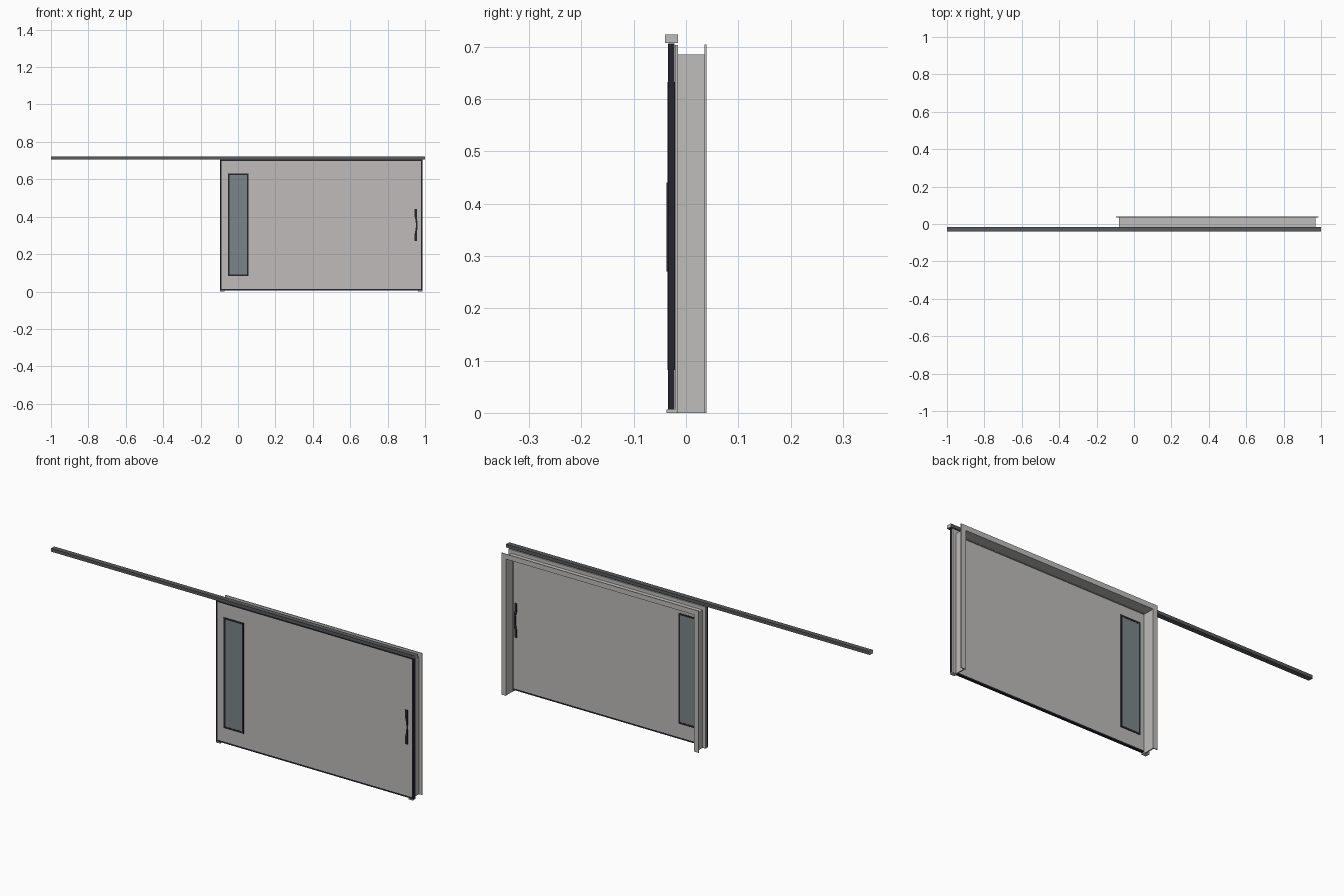
import bpy
import bmesh
from mathutils import Vector

cube = bpy.data.objects.get("Cube")
if cube:
    bpy.data.objects.remove(cube)


def material(name, r, g, b):
    m = bpy.data.materials.new(name)
    m.use_nodes = True
    m.diffuse_color = (r, g, b, 1)
    bsdf = next(n for n in m.node_tree.nodes if n.type == 'BSDF_PRINCIPLED')
    bsdf.inputs["Base Color"].default_value = (r, g, b, 1)
    return m


panel_grey = material("panel grey", 0.52, 0.5, 0.49)
frame_grey = material("frame grey", 0.52, 0.51, 0.5)
rail_grey = material("rail dark grey", 0.1, 0.105, 0.11)
seal_black = material("seal black", 0.018, 0.018, 0.027)
glass_blue = material("glass blue grey", 0.2, 0.235, 0.25)


def add_boxes(name, boxes, mat):
    """One object from boxes given as (x0, x1, y0, y1, z0, z1)."""
    bm = bmesh.new()
    for x0, x1, y0, y1, z0, z1 in boxes:
        lo, hi = Vector((x0, y0, z0)), Vector((x1, y1, z1))
        verts = bmesh.ops.create_cube(bm, size=1)["verts"]
        for v in verts:
            v.co = (lo + hi) / 2 + v.co * (hi - lo)
    return finish(name, bm, mat)


def finish(name, bm, mat):
    me = bpy.data.meshes.new(name)
    bm.to_mesh(me)
    bm.free()
    me.materials.append(mat)
    ob = bpy.data.objects.new(name, me)
    bpy.context.collection.objects.link(ob)
    return ob


def border(x0, x1, z0, z1, w, y0, y1, sill=True):
    """Boxes of a rectangular surround, with or without a bottom bar."""
    bars = [(x0, x0 + w, y0, y1, z0, z1), (x1 - w, x1, y0, y1, z0, z1),
            (x0 + w, x1 - w, y0, y1, z1 - w, z1)]
    if sill:
        bars.append((x0 + w, x1 - w, y0, y1, z0, z0 + w))
    return bars


LEFT, RIGHT = -0.097, 0.987
FRONT, BACK = -0.034, -0.022

# Overhead sliding rail with end caps
add_boxes("rail", [(-0.998, 0.998, -0.04, -0.015, 0.707, 0.723)], rail_grey)
add_boxes("rail_end_caps", [(s - 0.001, s + 0.001, -0.04, -0.015, 0.707, 0.723)
                            for s in (-0.999, 0.999)], frame_grey)

# Sliding leaf with a dark edge seal
add_boxes("door_panel", [(LEFT + 0.008, RIGHT - 0.008, FRONT, BACK, 0.014, 0.698)], panel_grey)
add_boxes("door_edge_seal", border(LEFT, RIGHT, 0.006, 0.706, 0.008, FRONT, BACK), seal_black)

# Window through the leaf, seen on both faces
WX0, WX1, WZ0, WZ1 = -0.054, 0.056, 0.082, 0.632
add_boxes("window_frame", border(WX0, WX1, WZ0, WZ1, 0.009, FRONT - 0.0015, BACK + 0.0015), seal_black)
add_boxes("window_glass", [(WX0 + 0.009, WX1 - 0.009, FRONT - 0.0005, BACK + 0.0005,
                            WZ0 + 0.009, WZ1 - 0.009)], glass_blue)

# Wall frame: lining between a front and a back casing
add_boxes("frame_lining", border(-0.08, 0.97, 0, 0.685, 0.006, -0.016, 0.036, False), frame_grey)
add_boxes("front_casing", border(LEFT, RIGHT, 0, 0.703, 0.025, -0.0215, -0.015, False), frame_grey)
add_boxes("back_casing", border(LEFT, RIGHT, 0, 0.704, 0.025, 0.035, 0.039, False), frame_grey)

# Floor guides under the leaf corners
add_boxes("floor_guides", [(x - 0.012, x + 0.012, -0.037, -0.02, 0, 0.006)
                           for x in (LEFT + 0.013, RIGHT - 0.013)], frame_grey)


# Bowed pull handle: flat ends with a slim curved grip
def handle(name, y0, y1):
    bm = bmesh.new()
    rows = []
    steps = 16
    for i in range(steps + 1):
        t = 2 * i / steps - 1
        bow = max(0, 1 - (t / 0.55) ** 2)
        z = 0.355 + 0.085 * t
        x0, x1 = 0.944 + 0.007 * bow, 0.957 + 0.002 * bow
        rows.append([bm.verts.new(c) for c in
                     ((x0, y0, z), (x1, y0, z), (x1, y1, z), (x0, y1, z))])
    for a, b in zip(rows, rows[1:]):
        for k in range(4):
            n = (k + 1) % 4
            bm.faces.new((a[k], a[n], b[n], b[k]))
    bm.faces.new(rows[0][::-1])
    bm.faces.new(rows[-1])
    bmesh.ops.recalc_face_normals(bm, faces=bm.faces)
    finish(name, bm, seal_black)


handle("front_handle", FRONT - 0.003, FRONT + 0.001)
handle("back_handle", BACK - 0.001, BACK + 0.003)
